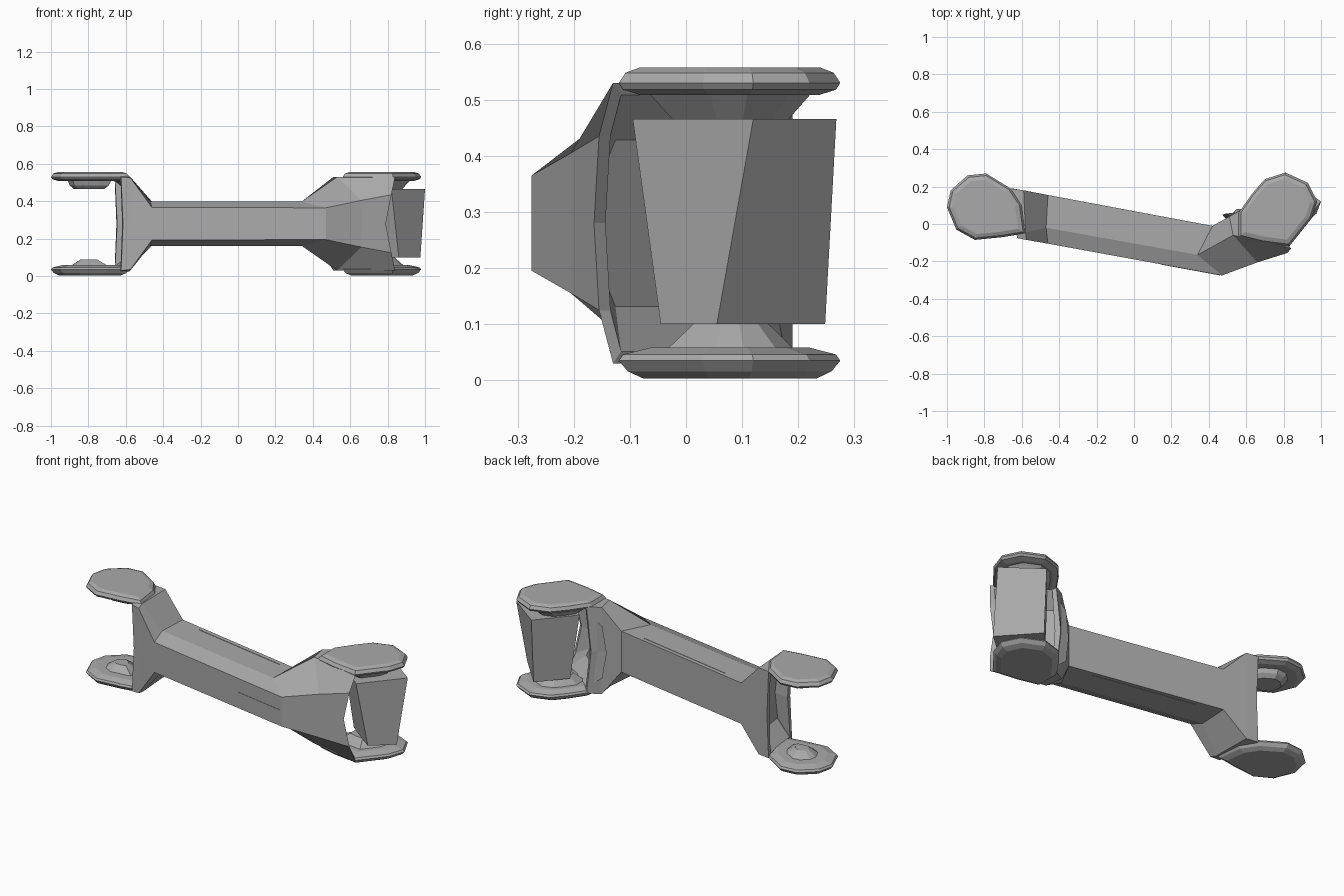
import bpy, bmesh
from mathutils import Vector

if "Cube" in bpy.data.objects:
    bpy.data.objects.remove(bpy.data.objects["Cube"])

grey = bpy.data.materials.new("plain grey")
grey.use_nodes = True
grey.diffuse_color = (0.4, 0.4, 0.4, 1)
grey.node_tree.nodes["Principled BSDF"].inputs["Base Color"].default_value = (0.4, 0.4, 0.4, 1)

MID = 0.28  # height of the symmetry plane


def loft(name, rings, recess=()):
    """Skin a list of closed rings; recess holds one inward push per end cap."""
    bm = bmesh.new()
    loops = [[bm.verts.new(p) for p in ring] for ring in rings]
    n = len(loops[0])
    for a, b in zip(loops, loops[1:]):
        for i in range(n):
            j = (i + 1) % n
            bm.faces.new((a[i], a[j], b[j], b[i]))
    caps = [bm.faces.new(loops[0][::-1]), bm.faces.new(loops[-1])]
    bmesh.ops.recalc_face_normals(bm, faces=bm.faces)
    for cap, push in zip(caps, recess):
        bmesh.ops.inset_region(bm, faces=[cap], thickness=0.03)
        rim = list(cap.verts)
        floor = [bm.verts.new((v.co.x + push[0], v.co.y + push[1],
                               MID + (v.co.z - MID) * 0.65)) for v in rim]
        bm.faces.remove(cap)
        for i in range(n):
            j = (i + 1) % n
            bm.faces.new((rim[i], rim[j], floor[j], floor[i]))
        bm.faces.new(floor)
    mesh = bpy.data.meshes.new(name)
    bm.to_mesh(mesh)
    bm.free()
    mesh.materials.append(grey)
    obj = bpy.data.objects.new(name, mesh)
    bpy.context.collection.objects.link(obj)


def section(front, shoulder, back, notch=0):
    """Section mirrored about the middle height; points are x, y, half height."""
    pts = (front, shoulder, back)
    upper = [(x, y, MID + h) for x, y, h in pts]
    lower = [(x, y, MID - h) for x, y, h in reversed(pts)]
    back_mid = (back[0] + notch, back[1], MID)
    front_mid = (front[0] + notch, front[1] + notch * 0.3, MID)
    return upper + [back_mid] + lower + [front_mid]


def slab(name, outline, levels):
    """Plate made of one outline scaled about its centre at several heights."""
    c = sum((Vector(p) for p in outline), Vector((0, 0))) / len(outline)
    rings = []
    for z, s in levels:
        ring = [c + (Vector(p) - c) * s for p in outline]
        rings.append([(p.x, p.y, z) for p in ring])
    loft(name, rings)


# Bent beam with a flared, hollow fork root at each end
loft("arm_beam", [
    section((-0.625, -0.075, 0.25), (-0.63, -0.04, 0.255), (-0.66, 0.19, 0.25), 0.01),
    section((-0.575, -0.085, 0.245), (-0.58, -0.045, 0.255), (-0.59, 0.18, 0.25)),
    section((-0.46, -0.105, 0.087), (-0.47, -0.02, 0.118), (-0.46, 0.155, 0.118)),
    section((0.47, -0.275, 0.085), (0.34, -0.165, 0.118), (0.42, -0.01, 0.118)),
    section((0.66, -0.205, 0.125), (0.53, -0.06, 0.25), (0.51, 0.04, 0.25)),
    section((0.82, -0.155, 0.155), (0.84, -0.13, 0.25), (0.58, 0.08, 0.25), -0.03),
], recess=((0.09, -0.015), (-0.1, -0.01)))

# Rounded fork plates, above and below at both ends
left_outline = [(-0.58, -0.05), (-0.60, 0.10), (-0.66, 0.19), (-0.79, 0.27), (-0.89, 0.26),
                (-0.98, 0.18), (-1.0, 0.09), (-0.95, -0.03), (-0.85, -0.085), (-0.70, -0.07)]
right_outline = [(0.56, -0.07), (0.56, 0.06), (0.63, 0.16), (0.70, 0.24), (0.81, 0.275),
                 (0.93, 0.22), (0.98, 0.12), (0.95, 0.03), (0.83, -0.12), (0.68, -0.10)]
for side, outline in (("left", right_outline), ("right", left_outline)):
    slab(side + "_upper_plate", outline,
         [(0.508, 0.8), (0.518, 0.96), (0.530, 1.0), (0.548, 0.94), (0.557, 0.82)])
    slab(side + "_lower_plate", outline,
         [(0.003, 0.78), (0.016, 0.92), (0.035, 1.0), (0.046, 0.96), (0.058, 0.72)])

# Pivot bosses on the inner faces of the plates
slab("right_upper_boss", left_outline, [(0.465, 0.38), (0.485, 0.5), (0.515, 0.56)])
slab("right_lower_boss", left_outline, [(0.05, 0.5), (0.07, 0.36), (0.09, 0.2)])
slab("left_upper_boss", right_outline, [(0.46, 0.5), (0.515, 0.75)])
slab("left_lower_boss", right_outline, [(0.05, 0.6), (0.10, 0.34)])

# Tapered block held inside the left fork
loft("pivot_block", [
    [(0.975, 0.055, 0.10), (0.80, 0.248, 0.10), (0.67, 0.10, 0.10), (0.86, -0.045, 0.10)],
    [(1.0, 0.12, 0.466), (0.80, 0.268, 0.466), (0.63, 0.07, 0.466), (0.82, -0.095, 0.466)],
])

# Thin seam strips along the top, bottom and front of the beam
for name, z in (("top_seam", MID + 0.118), ("bottom_seam", MID - 0.118)):
    ring = [(-0.32, 0.10), (0.27, -0.01), (0.27, -0.004), (-0.32, 0.106)]
    loft(name, [[(x, y, z + d) for x, y in ring] for d in (-0.002, 0.002)])
ring = [(0.15, -0.218), (0.46, -0.275), (0.46, -0.271), (0.15, -0.214)]
loft("front_seam", [[(x, y, z) for x, y in ring] for z in (0.282, 0.287)])
